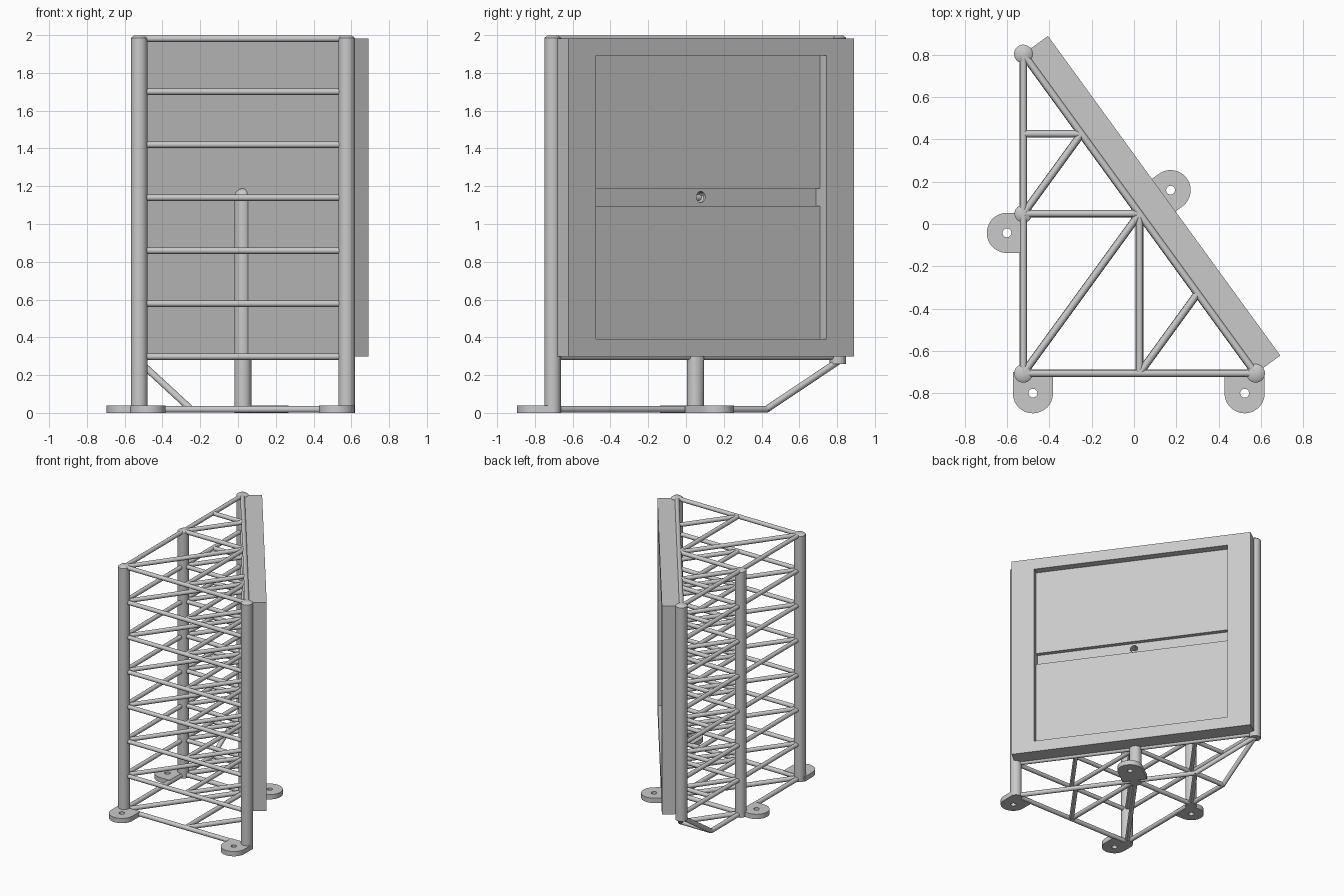
import bpy, math
from mathutils import Vector, Matrix

if "Cube" in bpy.data.objects:
    bpy.data.objects.remove(bpy.data.objects["Cube"], do_unlink=True)

steel = bpy.data.materials.new("grey steel")
steel.use_nodes = True
GREY = (0.59, 0.59, 0.59, 1)
steel.diffuse_color = GREY
steel.node_tree.nodes["Principled BSDF"].inputs["Base Color"].default_value = GREY

# Plan points: three corners, midpoints and quarter points of the triangle
A = Vector((-0.523, -0.706, 0))
B = Vector((0.575, -0.706, 0))
C = Vector((-0.523, 0.804, 0))
D, E, H = (A + C) / 2, (B + C) / 2, (A + B) / 2
F, G, K = (C + E) / 2, (B + E) / 2, (C + D) / 2
ALONG = (B - C).normalized()
OUT = Vector((-ALONG.y, ALONG.x, 0))
UP = Vector((0, 0, 1))


def finish(name, smooth=True):
    ob = bpy.context.object
    ob.name = name
    ob.data.materials.clear()
    ob.data.materials.append(steel)
    if smooth:
        bpy.ops.object.shade_smooth_by_angle(angle=math.radians(40))
    return ob


def tube(name, p, q, r, sides=16):
    d = q - p
    bpy.ops.mesh.primitive_cylinder_add(
        vertices=sides, radius=r, depth=d.length, location=(p + q) / 2,
        rotation=d.to_track_quat('Z', 'Y').to_euler())
    return finish(name)


def post(name, p, low, high, r):
    tube(name, p + UP * low, p + UP * (high - 0.012), r, 32)
    bpy.ops.mesh.primitive_cone_add(
        vertices=32, radius1=r, radius2=r * 0.65, depth=0.012,
        location=p + UP * (high - 0.006))
    finish(name + "_cap")


# Upright posts
post("front_right_post", A, 0, 1.997, 0.044)
post("front_left_post", B, 0, 1.997, 0.044)
post("back_post", C, 0.258, 1.997, 0.044)
post("side_post", D, 0, 1.995, 0.042)

# Short pipe that turns into the panel
elbow = E + UP * 1.143
pipe = tube("pipe_upright", E, elbow, 0.045, 32)
bpy.ops.mesh.primitive_uv_sphere_add(segments=32, ring_count=16, radius=0.045, location=elbow)
pipe_end = finish("pipe_elbow")

# Horizontal lattice, repeated at every level
braces = [(A, B), (D, E), (A, E), (E, H), (G, H), (D, F), (F, K)]
STEP = 0.2805
for level in range(7):
    lift = UP * (0.298 + STEP * level)
    for i, (p, q) in enumerate(braces + [(A, C), (B, C)]):
        tube(f"level_{level + 1}_bar_{i + 1}", p + lift, q + lift, 0.0168)

# Ground level lattice and struts rising to the raised back post
lift = UP * 0.019
for i, (p, q) in enumerate(braces + [(A, K), (B, F)]):
    tube(f"ground_bar_{i + 1}", p + lift, q + lift, 0.018)
for name, p in (("outer", K), ("inner", F)):
    tube(name + "_raised_strut", p + lift, C + UP * 0.272, 0.018)


# Bolt-down feet: rounded plates with a hole
def foot(name, center, toward, reach):
    r, n = 0.095, 24
    side = Vector((-toward.y, toward.x, 0))
    outline = [side * r * math.cos(math.pi * i / n) - toward * r * math.sin(math.pi * i / n)
               for i in range(n + 1)]
    outline += [-side * r + toward * reach, side * r + toward * reach]
    hole = [Vector((math.cos(math.tau * i / n), math.sin(math.tau * i / n), 0)) * 0.021
            for i in range(n)]
    cu = bpy.data.curves.new(name, 'CURVE')
    cu.dimensions = '2D'
    cu.fill_mode = 'BOTH'
    cu.extrude = 0.0195
    for pts in (outline, hole):
        sp = cu.splines.new('POLY')
        sp.points.add(len(pts) - 1)
        for point, co in zip(sp.points, pts):
            point.co = (co.x, co.y, 0, 1)
        sp.use_cyclic_u = True
    ob = bpy.data.objects.new(name, cu)
    ob.location = center + UP * 0.0195
    bpy.context.collection.objects.link(ob)
    bpy.ops.object.select_all(action='DESELECT')
    bpy.context.view_layer.objects.active = ob
    ob.select_set(True)
    bpy.ops.object.convert(target='MESH')
    finish(name)


foot("front_right_foot", Vector((-0.478, -0.80, 0)), Vector((0, 1, 0)), 0.10)
foot("front_left_foot", Vector((0.523, -0.80, 0)), Vector((0, 1, 0)), 0.10)
foot("side_foot", Vector((-0.601, -0.042, 0)), Vector((1, 0, 0)), 0.085)
foot("panel_foot", Vector((0.173, 0.16, 0)), -OUT, 0.15)


# Panel pieces are boxes in the panel's own frame: half width, depth range, height range
def panel_box(name, half, near, far, low, high):
    bpy.ops.mesh.primitive_cube_add(size=1)
    ob = finish(name, False)
    turn = Matrix.Rotation(math.atan2(ALONG.y, ALONG.x), 4, 'Z')
    place = Matrix.Translation(E + OUT * (near + far) / 2 + UP * (low + high) / 2)
    size = Matrix.Diagonal((half * 2, far - near, high - low, 1))
    ob.data.transform(place @ turn @ size)
    return ob


FACE = 0.144
panel = panel_box("panel", 0.934, 0.0, FACE, 0.298, 1.983)
window = panel_box("window_cutter", 0.755, FACE - 0.06, FACE + 0.1, 0.39, 1.893)
groove = panel_box("groove_cutter", 0.7545, FACE - 0.093, FACE + 0.05, 1.094, 1.188)
bore = tube("bore_cutter", elbow - OUT * 0.03, elbow + OUT * 0.12, 0.029, 24)

for target, cutters in ((panel, (window, groove, bore)), (pipe, (bore,)), (pipe_end, (bore,))):
    bpy.context.view_layer.objects.active = target
    for cutter in cutters:
        mod = target.modifiers.new(cutter.name, 'BOOLEAN')
        mod.operation = 'DIFFERENCE'
        mod.solver = 'EXACT'
        mod.object = cutter
        bpy.ops.object.modifier_apply(modifier=mod.name)
for cutter in (window, groove, bore):
    bpy.data.objects.remove(cutter, do_unlink=True)
